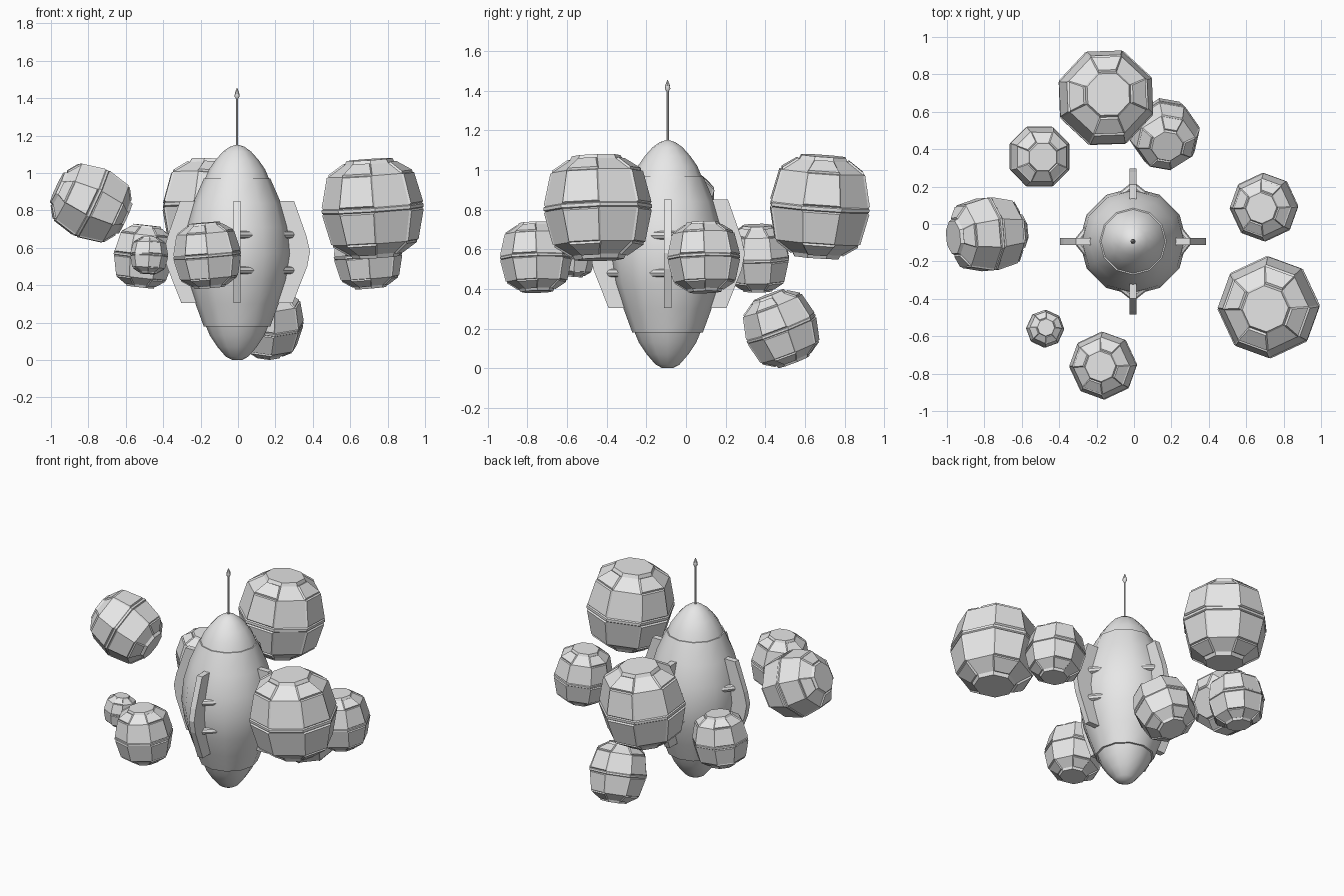
import bpy, bmesh, math
from mathutils import Vector, Matrix, Euler

cube = bpy.data.objects.get("Cube")
if cube:
    bpy.data.objects.remove(cube)

grey = bpy.data.materials.new("pale grey")
grey.use_nodes = True
COLOUR = (0.8, 0.8, 0.8, 1)
grey.diffuse_color = COLOUR
grey.node_tree.nodes["Principled BSDF"].inputs["Base Color"].default_value = COLOUR

AXIS = Vector((-0.005, -0.093, 0))


def finish(name, bm, matrix, smooth=None):
    """Turn a bmesh into a named object."""
    bmesh.ops.recalc_face_normals(bm, faces=bm.faces)
    mesh = bpy.data.meshes.new(name)
    bm.to_mesh(mesh)
    bm.free()
    mesh.transform(matrix)
    mesh.materials.append(grey)
    obj = bpy.data.objects.new(name, mesh)
    bpy.context.collection.objects.link(obj)
    if smooth:
        bpy.ops.object.select_all(action='DESELECT')
        obj.select_set(True)
        bpy.context.view_layer.objects.active = obj
        bpy.ops.object.shade_smooth_by_angle(angle=math.radians(smooth))
    return obj


def lathe(profile, sides, turn=0.0):
    """Closed solid of revolution from (radius, height) pairs; returns bmesh and side bands."""
    bm = bmesh.new()
    rings = []
    for r, z in profile:
        angles = [math.tau * (i + turn) / sides for i in range(sides)]
        rings.append([bm.verts.new((r * math.cos(a), r * math.sin(a), z)) for a in angles])
    bands = []
    for lo, hi in zip(rings, rings[1:]):
        bands.append([bm.faces.new((lo[i], lo[(i + 1) % sides], hi[(i + 1) % sides], hi[i]))
                      for i in range(sides)])
    bm.faces.new(rings[0][::-1])
    bm.faces.new(rings[-1])
    return bm, bands


# Rocket hull, caps and antenna
PARTS = {
    "hull": ([(.178, .18), (.222, .3), (.265, .43), (.287, .57), (.272, .71), (.235, .84), (.178, .97)], 12),
    "tail_cap": ([(.025, 0), (.06, .018), (.105, .07), (.145, .13), (.168, .185)], 12),
    "nose_cap": ([(.173, .965), (.15, 1.02), (.115, 1.07), (.075, 1.115), (.04, 1.14), (.01, 1.15)], 12),
    "antenna": ([(.006, 1.14), (.006, 1.41)], 8),
    "antenna_tip": ([(.005, 1.395), (.014, 1.41), (.011, 1.43), (.001, 1.455)], 8),
}
for name, (profile, sides) in PARTS.items():
    finish(name, lathe(profile, sides)[0], Matrix.Translation(AXIS), 40)

# Four fins, each braced by two pairs of splayed struts
FIN = [(.15, .85), (.305, .85), (.372, .66), (.39, .58), (.375, .5), (.298, .305), (.15, .305)]
for k, side in enumerate(("left", "back", "right", "front")):
    place = Matrix.Translation(AXIS) @ Matrix.Rotation(k * math.pi / 2, 4, 'Z')
    bm = bmesh.new()
    face = bm.faces.new([bm.verts.new((x, -.019, z)) for x, z in FIN])
    extruded = bmesh.ops.extrude_face_region(bm, geom=[face])["geom"]
    bmesh.ops.translate(bm, vec=(0, .038, 0),
                        verts=[v for v in extruded if isinstance(v, bmesh.types.BMVert)])
    finish("fin_" + side, bm, place)

    bm = bmesh.new()
    for z in (.48, .67):
        for s in (-1, 1):
            start, end = Vector((.295, 0, z)), Vector((.215, .1 * s, z))
            turn = (end - start).to_track_quat('Z', 'Y').to_matrix().to_4x4()
            bmesh.ops.create_cone(bm, cap_ends=True, segments=8, radius1=.021, radius2=.021,
                                  depth=(end - start).length,
                                  matrix=Matrix.Translation((start + end) / 2) @ turn)
    finish("struts_" + side, bm, place, 40)

# Faceted rocks: octagonal solids with raised plates and a thin ridge at the equator
ROCK = [(.5, -.9), (.84, -.68), (.99, -.05), (1.02, -.03), (1.02, .03), (.99, .05), (.84, .68), (.5, .9)]


def rock(name, centre, radius, tilt):
    bm, bands = lathe(ROCK, 8, 0.5)
    caps = [f for f in bm.faces if len(f.verts) == 8]
    plates = [f for b in (0, 1, 5, 6) for f in bands[b][1::2]]
    bmesh.ops.recalc_face_normals(bm, faces=bm.faces)
    bmesh.ops.inset_individual(bm, faces=plates, thickness=.03, depth=.04)
    bmesh.ops.inset_individual(bm, faces=caps, thickness=.04, depth=.08)
    turn = Euler([math.radians(a) for a in tilt]).to_matrix().to_4x4()
    finish(name, bm, Matrix.Translation(centre) @ turn @ Matrix.Scale(radius, 4))


rock("rock_back_large", (-.15, .675, .815), .262, (-4, 3, 2))
rock("rock_back_low", (.165, .48, .2), .185, (20, 8, -10))
rock("rock_back_right", (-.505, .36, .555), .17, (5, 4, 45))
rock("rock_right", (-.785, -.055, .84), .205, (0, -65, 5))
rock("rock_left", (.695, .09, .56), .18, (3, -4, -20))
rock("rock_front_left_large", (.72, -.445, .81), .268, (3, -3, -20))
rock("rock_small", (-.475, -.56, .56), .1, (-3, 4, 20))
rock("rock_front", (-.165, -.757, .56), .178, (3, -4, -20))
